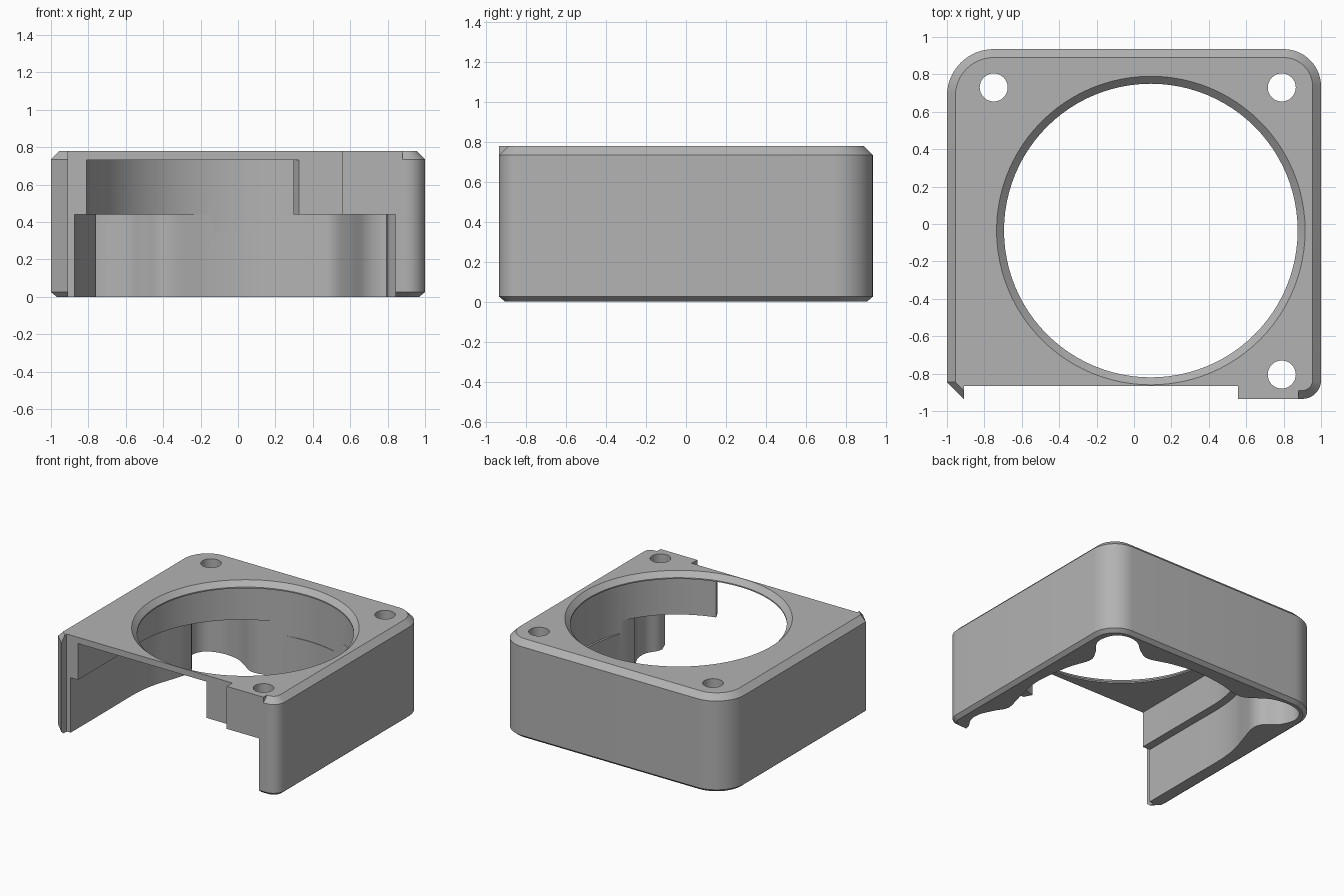
import bpy
import bmesh
from math import cos, sin, pi, radians
from mathutils import Vector

if "Cube" in bpy.data.objects:
    bpy.data.objects.remove(bpy.data.objects["Cube"], do_unlink=True)

HEIGHT, LEDGE, PLATE = 0.78, 0.44, 0.73
CX, CY = 0.09, -0.035          # fan axis


def make_object(name, bm):
    bmesh.ops.recalc_face_normals(bm, faces=bm.faces)
    mesh = bpy.data.meshes.new(name)
    bm.to_mesh(mesh)
    bm.free()
    ob = bpy.data.objects.new(name, mesh)
    bpy.context.collection.objects.link(ob)
    return ob


def loft(name, rings):
    """Closed solid through rings of (outline, z)."""
    bm = bmesh.new()
    loops = [[bm.verts.new((x, y, z)) for x, y in pts] for pts, z in rings]
    bm.faces.new(loops[0])
    bm.faces.new(loops[-1])
    n = len(loops[0])
    for a, b in zip(loops, loops[1:]):
        for i in range(n):
            j = (i + 1) % n
            bm.faces.new((a[i], a[j], b[j], b[i]))
    return make_object(name, bm)


def prism(name, pts, z0, z1):
    return loft(name, [(pts, z0), (pts, z1)])


def box(name, x0, x1, y0, y1, z0, z1):
    return prism(name, [(x0, y0), (x1, y0), (x1, y1), (x0, y1)], z0, z1)


def circle(x, y, r, n):
    return [(x + r * cos(2 * pi * i / n), y + r * sin(2 * pi * i / n)) for i in range(n)]


def smooth_path(ctrl, steps=5):
    """Catmull-Rom curve through the control points."""
    p = [Vector(c) for c in ctrl]
    p = [p[0]] + p + [p[-1]]
    out = []
    for a, b, c, d in zip(p, p[1:], p[2:], p[3:]):
        for k in range(steps):
            t = k / steps
            q = 0.5 * (2 * b + (c - a) * t + (2 * a - 5 * b + 4 * c - d) * t**2
                       + (3 * b - a - 3 * c + d) * t**3)
            out.append((q.x, q.y))
    out.append(tuple(ctrl[-1]))
    return out


def combine(target, tool, operation):
    mod = target.modifiers.new("shape", "BOOLEAN")
    mod.operation, mod.solver, mod.object = operation, "EXACT", tool
    bpy.ops.object.select_all(action="DESELECT")
    target.select_set(True)
    bpy.context.view_layer.objects.active = target
    bpy.ops.object.modifier_apply(modifier=mod.name)
    bpy.data.objects.remove(tool, do_unlink=True)


def outline(inset):
    """Housing footprint: each corner has its own radius, one is a flat cut."""
    pts = []
    corners = [(1, -1, 0.1, 10), (1, 1, 0.2, 14), (-1, 1, 0.25, 16), (-1, -1, 0.09, 1)]
    for k, (sx, sy, r, segs) in enumerate(corners):
        cx, cy = sx * (1 - r), sy * (0.935 - r)
        for i in range(segs + 1):
            a = pi / 2 * (k - 1 + i / segs)
            pts.append((cx + (r - inset) * cos(a), cy + (r - inset) * sin(a)))
    return pts


# Outer shell with chamfered top and bottom rims
housing = loft("fan_housing", [(outline(0.03), 0), (outline(0), 0.025),
                               (outline(0), HEIGHT - 0.045), (outline(0.045), HEIGHT)])

# Square front boss, then the recessed front edge
combine(housing, box("boss", 0.5, 0.88, -0.935, -0.8, LEDGE - 0.05, HEIGHT), "UNION")
combine(housing, box("front_notch", -0.91, 0.555, -1.2, -0.865, -0.1, 1), "DIFFERENCE")

# Lower cavity with rounded pockets under the screw holes, open at the front
lower = smooth_path([
    (0.84, -0.95), (0.85, -0.87), (0.9, -0.78), (0.9, -0.68), (0.85, -0.57),
    (0.8, -0.47), (0.84, -0.3), (0.885, -0.05), (0.85, 0.25), (0.79, 0.44),
    (0.83, 0.55), (0.91, 0.66), (0.92, 0.75), (0.88, 0.84), (0.79, 0.88),
    (0.69, 0.86), (0.59, 0.78), (0.48, 0.73), (0.3, 0.78), (0.09, 0.81),
    (-0.15, 0.79), (-0.38, 0.74), (-0.5, 0.8), (-0.6, 0.86), (-0.74, 0.88),
    (-0.87, 0.84), (-0.92, 0.74), (-0.88, 0.62), (-0.78, 0.53), (-0.76, 0.44),
    (-0.8, 0.3), (-0.85, 0.14), (-0.875, -0.05), (-0.875, -0.4), (-0.875, -0.95)])
lower = [(0.84, -1.2)] + lower + [(-0.875, -1.2)]
combine(housing, prism("lower_cavity", lower, -0.1, LEDGE), "DIFFERENCE")

# Upper spiral chamber that widens towards the outlet
upper = [(0.33, -1.2), (0.33, -0.87)]
for i in range(65):
    t = i / 64
    a = radians(-75 + 255 * t)
    r = 0.795 + 0.105 * t**1.5
    upper.append((CX + r * cos(a), CY + r * sin(a)))
upper.append((CX - 0.9, -1.2))
combine(housing, prism("upper_chamber", upper, LEDGE - 0.1, PLATE), "DIFFERENCE")

# Bevelled air intake
combine(housing, loft("intake", [(circle(CX, CY, 0.785, 96), PLATE - 0.1),
                                 (circle(CX, CY, 0.785, 96), HEIGHT - 0.04),
                                 (circle(CX, CY, 0.825, 96), HEIGHT),
                                 (circle(CX, CY, 0.825, 96), HEIGHT + 0.1)]), "DIFFERENCE")

# Screw holes
for x, y in [(0.79, 0.73), (-0.75, 0.73), (0.79, -0.805)]:
    combine(housing, prism("screw_hole", circle(x, y, 0.075, 32), 0.3, 1), "DIFFERENCE")

# Plain grey plastic
grey = bpy.data.materials.new("grey plastic")
grey.use_nodes = True
colour = (0.45, 0.45, 0.45, 1)
grey.diffuse_color = colour
grey.node_tree.nodes["Principled BSDF"].inputs["Base Color"].default_value = colour
housing.data.materials.clear()
housing.data.materials.append(grey)
for face in housing.data.polygons:
    face.material_index = 0

bpy.ops.object.select_all(action="DESELECT")
housing.select_set(True)
bpy.context.view_layer.objects.active = housing
bpy.ops.object.shade_smooth_by_angle(angle=radians(30))
